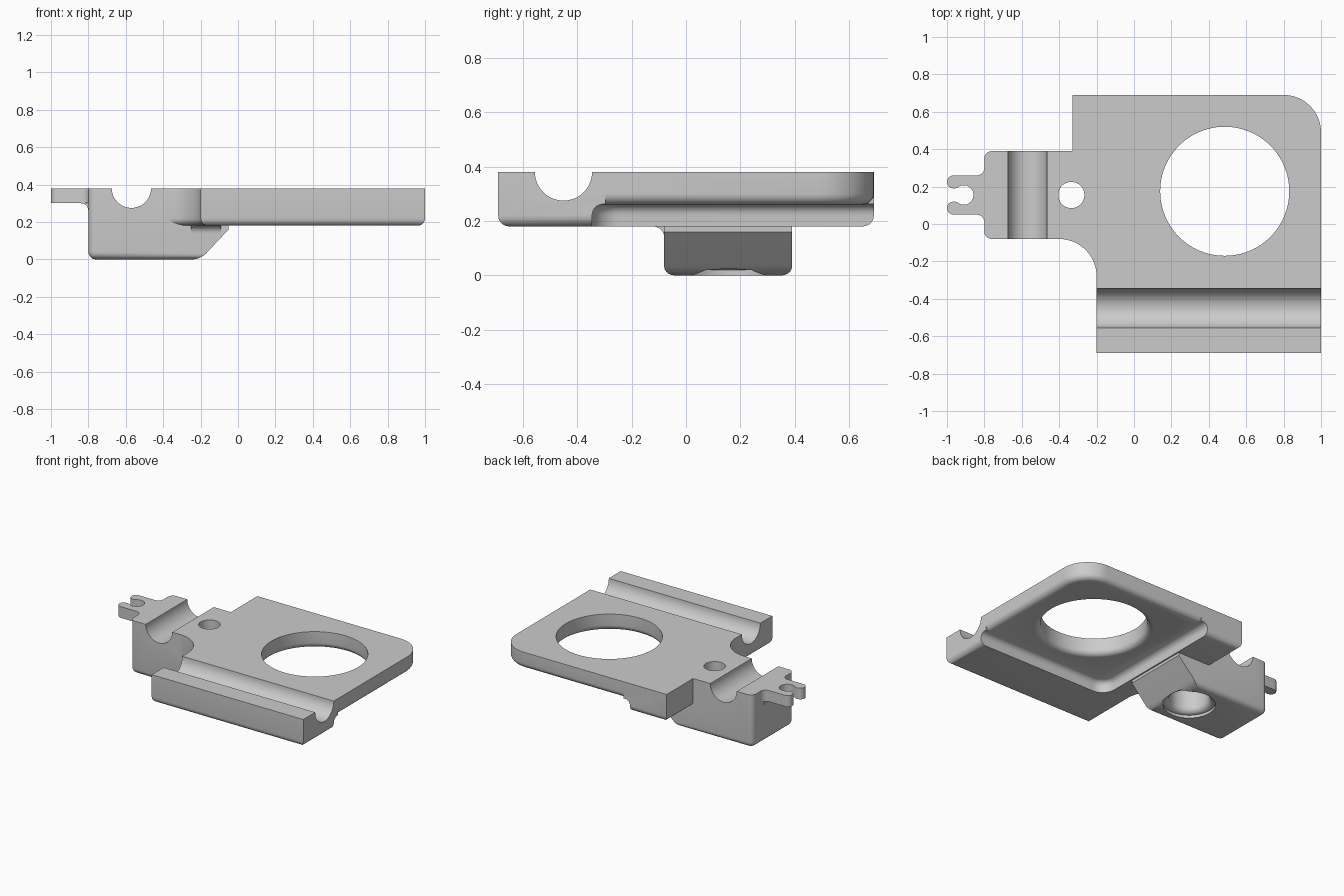
import bpy, bmesh, math

cube = bpy.data.objects.get("Cube")
if cube:
    bpy.data.objects.remove(cube, do_unlink=True)

grey = bpy.data.materials.new("plain grey")
grey.use_nodes = True
grey.diffuse_color = (0.6, 0.6, 0.6, 1)
grey.node_tree.nodes["Principled BSDF"].inputs["Base Color"].default_value = (0.6, 0.6, 0.6, 1)

FILLET = 0.04
TOP = 0.38


def arc(cx, cy, r, start, end, n=10):
    """Points along an arc, angles in degrees."""
    angles = [math.radians(start + (end - start) * i / n) for i in range(n + 1)]
    return [(cx + r * math.cos(a), cy + r * math.sin(a)) for a in angles]


def make_object(name, bm):
    bmesh.ops.recalc_face_normals(bm, faces=bm.faces)
    mesh = bpy.data.meshes.new(name)
    bm.to_mesh(mesh)
    bm.free()
    mesh.materials.append(grey)
    obj = bpy.data.objects.new(name, mesh)
    bpy.context.collection.objects.link(obj)
    return obj


def prism(name, outline, low, high, axis="z", rounded=None):
    """Extrude an outline along an axis; round the edges chosen by a rule."""
    place = {"z": lambda u, v, w: (u, v, w),
             "y": lambda u, v, w: (u, w, v),
             "x": lambda u, v, w: (w, u, v)}[axis]
    bm = bmesh.new()
    rings = [[bm.verts.new(place(u, v, w)) for u, v in outline] for w in (low, high)]
    bm.faces.new(rings[0])
    bm.faces.new(rings[1])
    for i in range(len(outline)):
        j = (i + 1) % len(outline)
        bm.faces.new((rings[0][i], rings[0][j], rings[1][j], rings[1][i]))
    bmesh.ops.recalc_face_normals(bm, faces=bm.faces)
    if rounded:
        edges = [e for e in bm.edges if rounded(e.verts[0].co, e.verts[1].co)]
        bmesh.ops.bevel(bm, geom=edges, offset=FILLET, segments=5, profile=0.5,
                        affect="EDGES", clamp_overlap=False)
    return make_object(name, bm)


def lathe(name, x, y, profile, steps=64):
    """Turn a profile of (radius, height) points about a vertical axis."""
    bm = bmesh.new()
    rings = [[bm.verts.new((x + r * math.cos(math.tau * i / steps),
                            y + r * math.sin(math.tau * i / steps), z))
              for i in range(steps)] for r, z in profile]
    for a, b in zip(rings, rings[1:]):
        for i in range(steps):
            j = (i + 1) % steps
            bm.faces.new((a[i], a[j], b[j], b[i]))
    bm.faces.new(rings[0])
    bm.faces.new(rings[-1])
    return make_object(name, bm)


def combine(target, other, operation):
    mod = target.modifiers.new(operation.lower(), "BOOLEAN")
    mod.object, mod.operation, mod.solver = other, operation, "EXACT"
    bpy.context.view_layer.objects.active = target
    bpy.ops.object.modifier_apply(modifier=mod.name)
    bpy.data.objects.remove(other, do_unlink=True)


def at_height(z):
    return lambda a, b: abs(a.z - z) < 1e-4 and abs(b.z - z) < 1e-4


# Thick L-shaped frame: front rail and side block
frame_outline = ([(1, -0.69), (1, -0.295)] + arc(0.07, -0.235, 0.06, 270, 180, 6)
                 + [(0.01, 0.69), (-0.33, 0.69), (-0.33, 0.38), (-0.45, 0.38), (-0.45, -0.08)]
                 + arc(-0.4, -0.28, 0.2, 90, 0, 14) + [(-0.2, -0.69)])
bracket = prism("bracket", frame_outline, 0.18, TOP, rounded=at_height(0.18))

# Recess under the plate with a filleted ceiling
recess_outline = arc(0.06, -0.245, 0.1, 180, 270) + [(1.2, -0.345), (1.2, 0.9), (-0.04, 0.9)]
combine(bracket, prism("recess", recess_outline, 0.05, 0.262, rounded=at_height(0.262)),
        "DIFFERENCE")

# Thin main plate with one large rounded corner
plate_outline = [(-0.2, -0.45), (1, -0.45)] + arc(0.8, 0.49, 0.2, 0, 90, 14) + [(-0.2, 0.69)]
combine(bracket, prism("plate", plate_outline, 0.26, TOP, rounded=at_height(0.26)), "UNION")


# Foot block with sloped inner end
def foot_edges(a, b):
    return at_height(0)(a, b) or (abs(a.x + 0.8) < 1e-4 and abs(b.x + 0.8) < 1e-4
                                  and abs(a.z - b.z) > 0.1)


foot_outline = [(-0.8, TOP), (-0.8, 0), (-0.2, 0), (-0.05, 0.16), (-0.05, TOP)]
combine(bracket, prism("foot", foot_outline, -0.08, 0.39, "y", foot_edges), "UNION")

# Fillet between the foot side and the plate underside
side_fillet = arc(-0.12, 0.14, FILLET, 0, 90, 6) + [(-0.12, 0.19), (-0.06, 0.19), (-0.06, 0.14)]
combine(bracket, prism("side_fillet", side_fillet, -0.25, -0.09, "x"), "UNION")

# Forked clip tab, mirrored about its middle
MID = 0.155
half = ([(-0.75, 0.31), (-0.8, 0.31)] + arc(-0.84, 0.3, FILLET, 0, -90, 6)
        + arc(-0.965, 0.225, 0.035, 90, 270, 8) + arc(-0.91, MID, 0.052, 135, 10, 10))
tab_outline = half + [(x, 2 * MID - y) for x, y in reversed(half)]
combine(bracket, prism("clip_tab", tab_outline, 0.3, TOP), "UNION")
tab_fillet = arc(-0.84, 0.26, FILLET, 0, 90, 6) + [(-0.84, 0.31), (-0.78, 0.31), (-0.78, 0.26)]
combine(bracket, prism("tab_fillet", tab_fillet, 0.05, 0.26, "y"), "UNION")

# Round-bottomed grooves across the foot and along the rail
groove = arc(0, TOP, 0.105, 180, 360, 24) + [(0.105, 0.5), (-0.105, 0.5)]
combine(bracket, prism("foot_groove", [(u - 0.57, v) for u, v in groove], -0.3, 0.6, "y"),
        "DIFFERENCE")
combine(bracket, prism("rail_groove", [(u - 0.45, v) for u, v in groove], -0.3, 1.2, "x"),
        "DIFFERENCE")

# Large opening and counterbored screw hole, both with rounded lower rims
combine(bracket, lathe("opening", 0.485, 0.175,
                       [(0.345, 0.5)] + arc(0.385, 0.3, FILLET, 180, 270, 6) + [(0.385, 0.1)], 96),
        "DIFFERENCE")
combine(bracket, lathe("screw_hole", -0.335, MID,
                       [(0.07, 0.5), (0.07, 0.2), (0.13, 0.2)]
                       + arc(0.17, 0.06, FILLET, 180, 270, 6) + [(0.17, -0.1)], 48),
        "DIFFERENCE")

# Smooth the curved faces, keep crisp edges
bpy.ops.object.select_all(action="DESELECT")
bracket.select_set(True)
bpy.context.view_layer.objects.active = bracket
bpy.ops.object.shade_smooth_by_angle(angle=math.radians(30))
